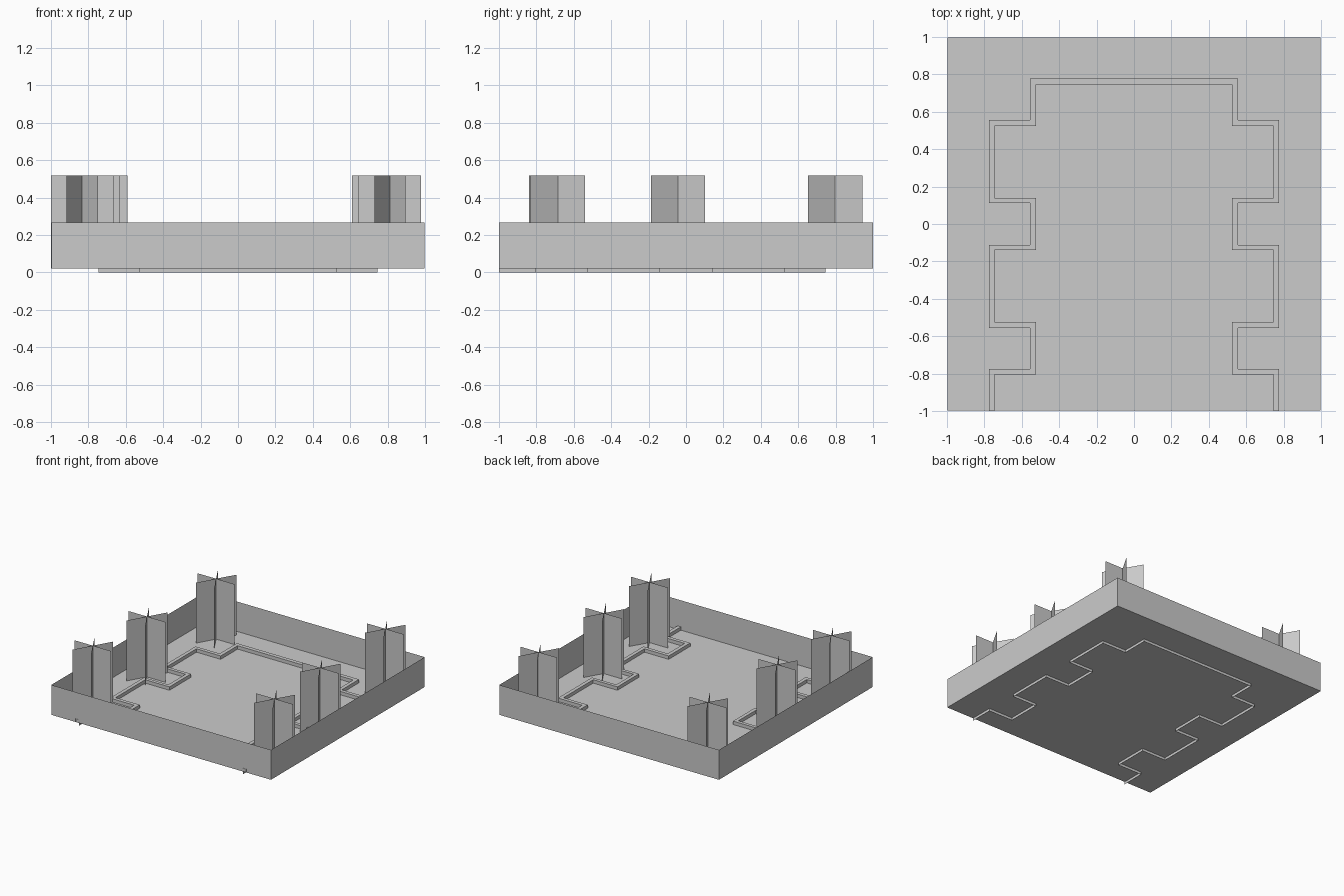
import bpy, math

if "Cube" in bpy.data.objects:
    bpy.data.objects.remove(bpy.data.objects["Cube"])

FLOOR, CURB_TOP, WALL_TOP, TREE_TOP = 0.022, 0.05, 0.267, 0.518


def make(name, verts, faces):
    mesh = bpy.data.meshes.new(name)
    mesh.from_pydata(verts, [], faces)
    obj = bpy.data.objects.new(name, mesh)
    bpy.context.collection.objects.link(obj)
    return obj


def sheet(name, lines):
    """Skin flat quads between successive polylines of equal length."""
    n = len(lines[0])
    verts = [p for line in lines for p in line]
    faces = [(r * n + i, r * n + i + 1, (r + 1) * n + i + 1, (r + 1) * n + i)
             for r in range(len(lines) - 1) for i in range(n - 1)]
    return make(name, verts, faces)


# Ground sheet
E = 0.998
square = [(-E, -E), (E, -E), (E, E), (-E, E)]
make("ground", [(x, y, FLOOR) for x, y in square], [(0, 1, 2, 3)])

# Thin boundary walls
loop = square + square[:1]
sheet("boundary_walls", [[(x, y, z) for x, y in loop] for z in (FLOOR, WALL_TOP)])


# Stepped curb: right half of each edge, mirrored to the left
def curb_line(wide, narrow, ys, top):
    pts, x = [(wide, -1.0)], wide
    for y in ys:
        pts.append((x, y))
        x = narrow if x == wide else wide
        pts.append((x, y))
    pts.append((narrow, top))
    return pts + [(-px, py) for px, py in reversed(pts)]


inner = curb_line(0.745, 0.525, (-0.805, -0.525, -0.14, 0.14, 0.525), 0.745)
outer = curb_line(0.775, 0.555, (-0.775, -0.555, -0.112, 0.112, 0.555), 0.778)
sheet("path_curb", [[(x, y, z) for x, y in line] for line, z in
                    ((inner, 0), (inner, CURB_TOP), (outer, CURB_TOP), (outer, FLOOR))])


# Trees made of three crossed cards
def tree(name, cx, cy, r=0.167):
    verts, faces = [], []
    for k in range(3):
        a = k * math.pi / 3
        dx, dy = r * math.cos(a), r * math.sin(a)
        verts += [(cx - dx, cy - dy, FLOOR), (cx + dx, cy + dy, FLOOR),
                  (cx + dx, cy + dy, TREE_TOP), (cx - dx, cy - dy, TREE_TOP)]
        faces.append(tuple(range(4 * k, 4 * k + 4)))
    make(name, verts, faces)


spots = [(-0.833, -0.695), (-0.797, -0.043), (-0.757, 0.797),
         (0.812, -0.685), (0.777, -0.043), (0.78, 0.797)]
for i, (x, y) in enumerate(spots):
    tree(f"tree_{i + 1}", x, y)
